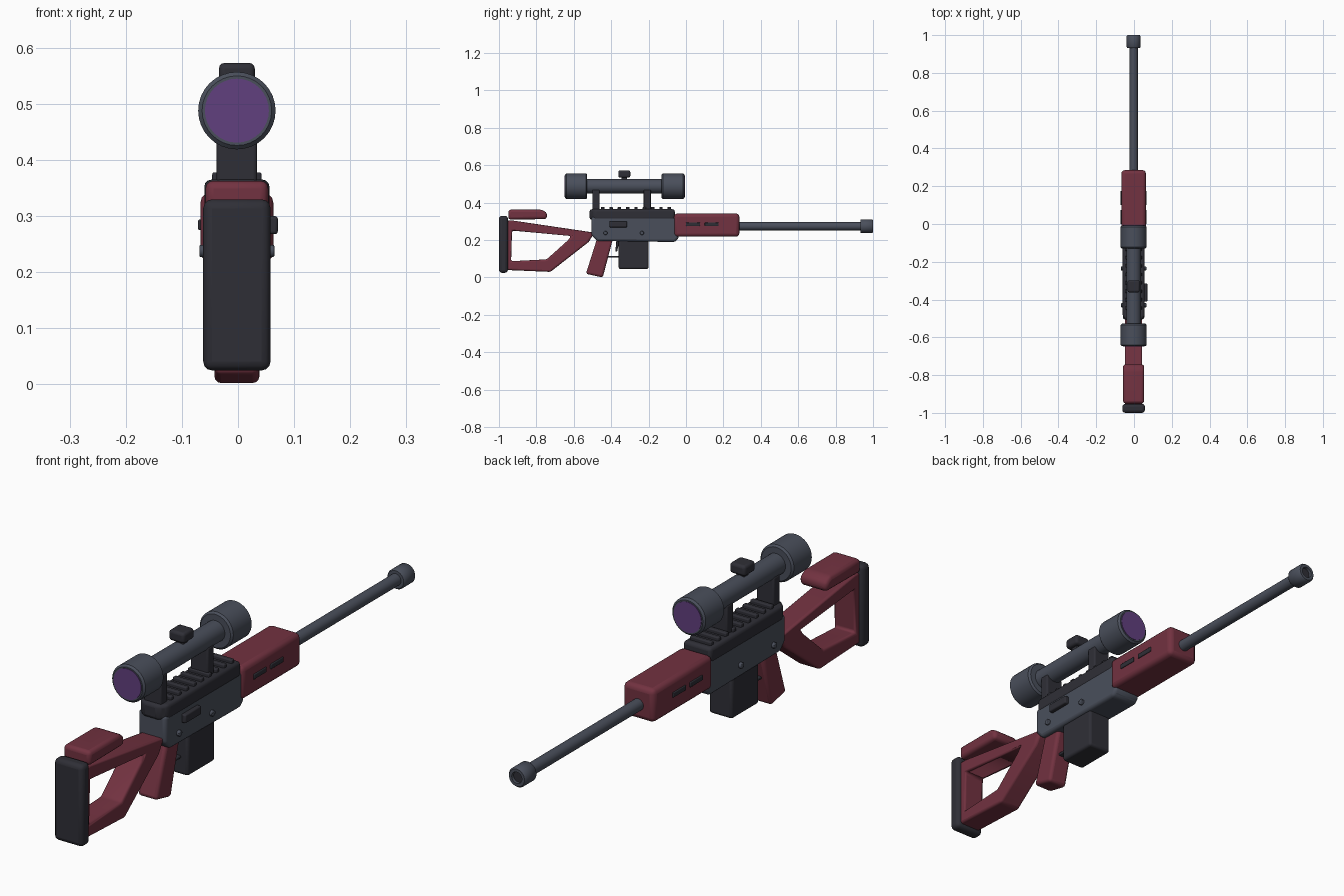
import bpy, bmesh, math
from mathutils import Matrix, Vector

cube = bpy.data.objects.get("Cube")
if cube:
    bpy.data.objects.remove(cube, do_unlink=True)

CX = -0.002  # mid-plane of the model


def material(name, rgb):
    m = bpy.data.materials.new(name)
    m.use_nodes = True
    m.diffuse_color = (*rgb, 1)
    bsdf = m.node_tree.nodes["Principled BSDF"]
    bsdf.inputs["Base Color"].default_value = (*rgb, 1)
    bsdf.inputs["Roughness"].default_value = 0.6
    return m


RED = material("dark red", (0.17, 0.032, 0.052))
GREY = material("slate grey", (0.068, 0.078, 0.105))
DARK = material("charcoal", (0.028, 0.028, 0.037))
PURPLE = material("lens purple", (0.12, 0.05, 0.21))


def finish(name, bm, mats, bevel=0.0, segments=3):
    bmesh.ops.recalc_face_normals(bm, faces=bm.faces)
    mesh = bpy.data.meshes.new(name)
    bm.to_mesh(mesh)
    bm.free()
    ob = bpy.data.objects.new(name, mesh)
    bpy.context.collection.objects.link(ob)
    for m in mats:
        mesh.materials.append(m)
    if bevel:
        mod = ob.modifiers.new("rounding", "BEVEL")
        mod.width = bevel
        mod.segments = segments
        mod.limit_method = "ANGLE"
        mod.angle_limit = math.radians(25)
    bpy.ops.object.select_all(action="DESELECT")
    ob.select_set(True)
    bpy.context.view_layer.objects.active = ob
    bpy.ops.object.shade_smooth_by_angle(angle=math.radians(40))
    return ob


def prism(name, outline, half, mat, bevel, rear_chamfer=0.0, x=CX):
    """Side outline of (y, z) points, widened to both sides."""
    bm = bmesh.new()
    sides = [[bm.verts.new((x + s * half, y, z)) for y, z in outline] for s in (-1, 1)]
    for loop in sides:
        bm.faces.new(loop)
    for i in range(len(outline)):
        j = (i + 1) % len(outline)
        bm.faces.new((sides[0][i], sides[0][j], sides[1][j], sides[1][i]))
    if rear_chamfer:
        rear = min(y for y, z in outline)
        edges = [e for e in bm.edges
                 if all(abs(v.co.y - rear) < 1e-4 for v in e.verts)
                 and abs(e.verts[0].co.z - e.verts[1].co.z) > 0.01]
        bmesh.ops.bevel(bm, geom=edges, offset=rear_chamfer, segments=1,
                        affect="EDGES", profile=0.5)
    return finish(name, bm, [mat], bevel)


def box(name, y0, y1, z0, z1, half, mat, bevel, **kw):
    return prism(name, [(y0, z0), (y1, z0), (y1, z1), (y0, z1)], half, mat, bevel, **kw)


def frame(name, outer, inner, half, mat, bevel):
    """Side outline with a matching hole through it."""
    bm = bmesh.new()
    rings = [[bm.verts.new((CX + s * half, y, z)) for y, z in pts]
             for s, pts in ((-1, outer), (1, outer), (1, inner), (-1, inner))]
    n = len(outer)
    for k in range(4):
        a, b = rings[k], rings[(k + 1) % 4]
        for i in range(n):
            j = (i + 1) % n
            bm.faces.new((a[i], a[j], b[j], b[i]))
    return finish(name, bm, [mat], bevel, 4)


def lathe(name, profile, z, mats, cap_radius=0.0, sides=32):
    """Turn (y, radius) points about the lengthwise axis; small end caps take colour two."""
    bm = bmesh.new()
    rings = []
    for y, r in profile:
        rings.append([bm.verts.new((CX + r * math.cos(a), y, z + r * math.sin(a)))
                      for a in (2 * math.pi * i / sides for i in range(sides))])
    for a, b in zip(rings, rings[1:]):
        for i in range(sides):
            j = (i + 1) % sides
            bm.faces.new((a[i], a[j], b[j], b[i]))
    for ring, (y, r) in zip((rings[0], rings[-1]), (profile[0], profile[-1])):
        face = bm.faces.new(ring)
        if r <= cap_radius:
            face.material_index = 1
    return finish(name, bm, mats)


# Stock: butt pad, open frame and cheek rest
box("butt_pad", -1.0, -0.952, 0.025, 0.33, 0.06, DARK, 0.016)
frame("stock_frame",
      [(-0.96, 0.305), (-0.93, 0.305), (-0.49, 0.24), (-0.52, 0.19), (-0.725, 0.03), (-0.96, 0.04)],
      [(-0.93, 0.25), (-0.92, 0.25), (-0.615, 0.222), (-0.63, 0.2), (-0.745, 0.097), (-0.935, 0.087)],
      0.045, RED, 0.018)
prism("cheek_rest", [(-0.95, 0.31), (-0.745, 0.312), (-0.742, 0.345), (-0.77, 0.363), (-0.95, 0.363)],
      0.056, RED, 0.014)

# Receiver, grip, trigger and magazine
prism("receiver", [(-0.505, 0.225), (-0.475, 0.195), (-0.06, 0.19), (-0.04, 0.21), (-0.04, 0.325), (-0.505, 0.325)],
      0.057, GREY, 0.012)
prism("grip", [(-0.535, 0.02), (-0.445, 0.0), (-0.39, 0.21), (-0.475, 0.21)], 0.04, RED, 0.012)
box("magazine", -0.36, -0.2, 0.045, 0.2, 0.048, DARK, 0.01)
box("trigger_guard", -0.43, -0.35, 0.106, 0.116, 0.018, DARK, 0.003)
prism("trigger", [(-0.378, 0.14), (-0.368, 0.14), (-0.355, 0.2), (-0.372, 0.2)], 0.01, DARK, 0.003)
box("side_port", -0.41, -0.315, 0.268, 0.3, 0.01, DARK, 0.005, x=0.061)
for i, y in enumerate((-0.43, -0.235)):
    bm = bmesh.new()
    place = Matrix.Translation(Vector((CX, y, 0.238))) @ Matrix.Rotation(math.pi / 2, 4, "Y")
    bmesh.ops.create_cone(bm, cap_ends=True, segments=16, radius1=0.011, radius2=0.011,
                          depth=0.134, matrix=place)
    finish(f"cross_pin_{i + 1}", bm, [GREY], 0.003, 2)

# Top rail with cross teeth
box("top_rail", -0.515, -0.06, 0.308, 0.365, 0.058, DARK, 0.012, rear_chamfer=0.025)
for i in range(9):
    y = -0.445 + i * 0.0445
    box(f"rail_tooth_{i + 1}", y - 0.009, y + 0.009, 0.355, 0.378, 0.044, DARK, 0.004)

# Handguard with side vents
box("handguard", -0.065, 0.285, 0.218, 0.342, 0.065, RED, 0.018)
for side in (-1, 1):
    for i, y in enumerate((0.0, 0.1)):
        box(f"vent_{'left' if side > 0 else 'right'}_{i + 1}", y, y + 0.075, 0.275, 0.294,
            0.005, DARK, 0.003, x=CX + side * 0.0642)

# Barrel and muzzle with a recessed bore
lathe("barrel", [(0.26, 0.022), (0.96, 0.022)], 0.274, [GREY])
lathe("muzzle", [(0.932, 0.022), (0.932, 0.033), (0.937, 0.037), (0.994, 0.037), (1.0, 0.032),
                 (1.0, 0.021), (0.99, 0.02)], 0.274, [GREY, DARK], 0.0205)

# Scope: tube, two bells with lenses, turret and mounts
Z = 0.488
lathe("scope_tube", [(-0.56, 0.039), (-0.1, 0.039)], Z, [GREY])
for name, y0, y1 in (("rear_bell", -0.647, -0.528), ("front_bell", -0.13, -0.008)):
    lathe("scope_" + name, [(y0, 0.057), (y0, 0.062), (y0 + 0.007, 0.069), (y1 - 0.007, 0.069),
                            (y1, 0.062), (y1, 0.057)], Z, [GREY])
for name, y in (("rear_lens", -0.647), ("front_lens", -0.008)):
    lathe(name, [(y - 0.002, 0.057), (y + 0.002, 0.057)], Z, [PURPLE])
box("turret_stem", -0.345, -0.315, 0.51, 0.54, 0.016, DARK, 0.003)
box("turret_knob", -0.362, -0.298, 0.534, 0.573, 0.032, DARK, 0.01)
for name, y in (("rear_mount", -0.482), ("front_mount", -0.207)):
    box(name, y - 0.019, y + 0.019, 0.355, 0.47, 0.036, DARK, 0.006)
